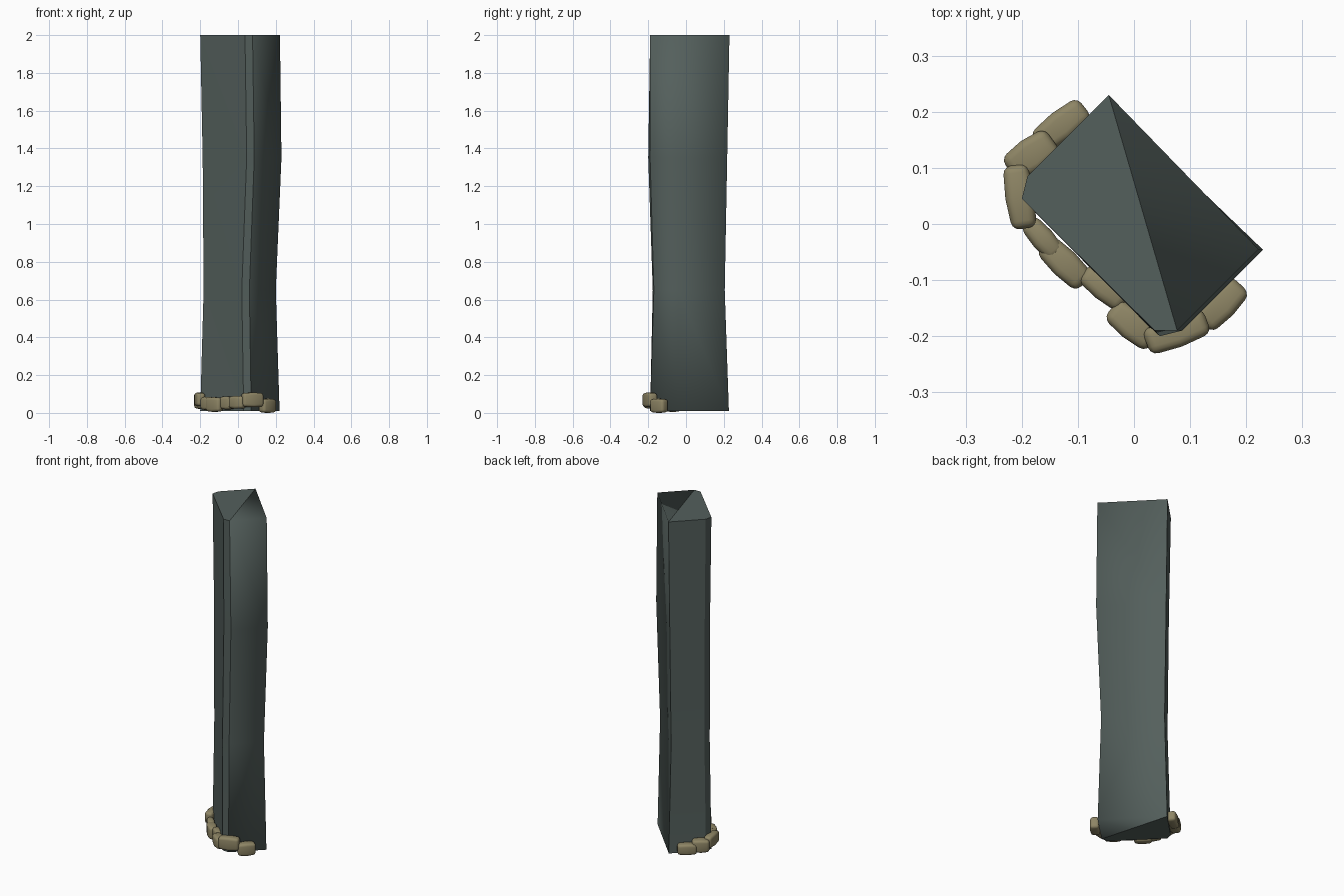
import bpy, bmesh, math
from mathutils import Matrix, Vector

if "Cube" in bpy.data.objects:
    bpy.data.objects.remove(bpy.data.objects["Cube"])


def material(name, rgb):
    m = bpy.data.materials.new(name)
    m.diffuse_color = (*rgb, 1)
    m.use_nodes = True
    m.node_tree.nodes["Principled BSDF"].inputs["Base Color"].default_value = m.diffuse_color
    return m


SLATE = material("dark slate", (0.088, 0.115, 0.107))
STONE = material("tan stone", (0.27, 0.235, 0.13))


def add_object(name, bm, mat):
    bmesh.ops.recalc_face_normals(bm, faces=bm.faces)
    me = bpy.data.meshes.new(name)
    bm.to_mesh(me)
    bm.free()
    me.materials.append(mat)
    ob = bpy.data.objects.new(name, me)
    bpy.context.collection.objects.link(ob)
    return ob


# Pillar: six-sided outlines (back, right, two front, two left corners) at four heights
SECTIONS = [
    (0.01, [(-.045, .227), (.22, -.045), (.07, -.19), (.03, -.187), (-.2, .045), (-.19, .083)]),
    (0.65, [(-.045, .205), (.2, -.04), (.06, -.17), (.02, -.176), (-.182, .035), (-.175, .075)]),
    (1.35, [(-.045, .218), (.23, -.046), (.086, -.19), (.046, -.2), (-.187, .04), (-.18, .08)]),
    (2.00, [(-.045, .23), (.222, -.045), (.077, -.19), (.037, -.19), (-.2, .045), (-.19, .085)]),
]
bm = bmesh.new()
rings = [[bm.verts.new((x, y, z)) for x, y in pts] for z, pts in SECTIONS]
for lo, hi in zip(rings, rings[1:]):
    for i in range(6):
        j = (i + 1) % 6
        if i == 3:  # left front wall folds along its diagonal
            bm.faces.new((lo[i], lo[j], hi[j]))
            bm.faces.new((lo[i], hi[j], hi[i]))
        else:
            bm.faces.new((lo[i], lo[j], hi[j], hi[i]))
# top and bottom: a triangle on the right plus the remaining polygon
for ring in (rings[0], rings[-1]):
    bm.faces.new(ring[:3])
    bm.faces.new([ring[0]] + ring[2:])
for f in bm.faces:
    f.smooth = True
# only the right corner and the right end triangles blend softly
soft = set()
for lo, hi in zip(rings, rings[1:]):
    soft.add(frozenset((lo[1], hi[1])))
for ring in (rings[0], rings[-1]):
    soft.add(frozenset((ring[0], ring[1])))
    soft.add(frozenset((ring[1], ring[2])))
for ring in rings[1:-1]:
    soft |= {frozenset((ring[i], ring[(i + 1) % 6])) for i in range(6)}
for e in bm.edges:
    e.smooth = frozenset(e.verts) in soft
add_object("pillar", bm, SLATE)


# Stones: rounded, slightly tapered blocks laid end to end around the foot
def stone(name, a, b, width, z0, z1):
    a, b = Vector(a), Vector(b)
    d = b - a
    bm = bmesh.new()
    bmesh.ops.create_cube(bm, size=1)
    bmesh.ops.subdivide_edges(bm, edges=[e for e in bm.edges
                              if abs(e.verts[0].co.x - e.verts[1].co.x) > .5], cuts=1)
    for v in bm.verts:
        if abs(v.co.x) > .4:
            v.co.y *= .84
            v.co.z *= .9
    bmesh.ops.scale(bm, vec=(d.length, width, z1 - z0), verts=bm.verts)
    bmesh.ops.bevel(bm, geom=[e for e in bm.edges if e.calc_face_angle(0) > .8],
                    offset=.014, segments=3, profile=.5, affect='EDGES')
    mid = (a + b) / 2
    bm.transform(Matrix.Translation((mid.x, mid.y, (z0 + z1) / 2))
                 @ Matrix.Rotation(math.atan2(d.y, d.x), 4, 'Z'))
    ob = add_object(name, bm, STONE)
    for o in bpy.context.selected_objects:
        o.select_set(False)
    ob.select_set(True)
    bpy.context.view_layer.objects.active = ob
    bpy.ops.object.shade_smooth_by_angle(angle=math.radians(40))


STONES = [
    ((-.088, .208), (-.172, .142), .055, .01, .075),
    ((-.145, .15), (-.222, .095), .062, .02, .095),
    ((-.212, .105), (-.195, -.008), .052, .035, .108),
    ((-.19, .005), (-.135, -.058), .042, .015, .085),
    ((-.16, -.035), (-.088, -.105), .052, .005, .083),
    ((-.09, -.085), (-.018, -.143), .045, .018, .088),
    ((-.04, -.15), (.035, -.21), .055, .022, .09),
    ((.022, -.212), (.13, -.172), .056, .03, .108),
    ((.122, -.178), (.19, -.108), .056, .0, .075),
]
for n, s in enumerate(STONES, 1):
    stone(f"foot_stone_{n}", *s)
